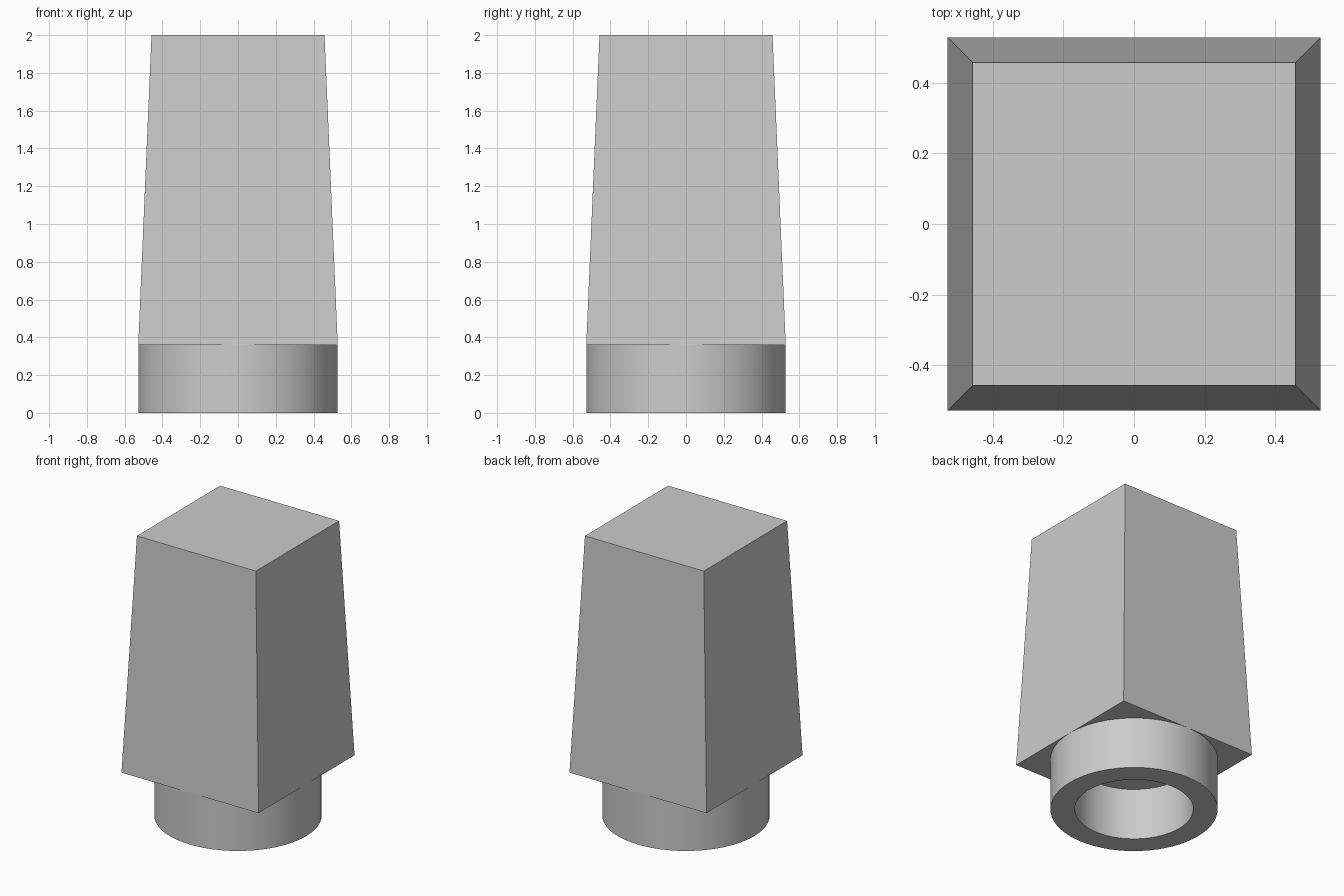
import bpy
import bmesh
import math

cube = bpy.data.objects.get("Cube")
if cube:
    bpy.data.objects.remove(cube, do_unlink=True)

HEIGHT = 2.0
COLLAR_TOP = 0.36
BASE_HALF, TOP_HALF = 0.528, 0.458
OUTER, INNER = 0.528, 0.374
SEGMENTS = 64

# Single grey material
grey = bpy.data.materials.new("light_grey")
grey.use_nodes = True
color = (0.604, 0.604, 0.604, 1)
grey.diffuse_color = color
grey.node_tree.nodes["Principled BSDF"].inputs["Base Color"].default_value = color


def finish(name, bm):
    bmesh.ops.recalc_face_normals(bm, faces=bm.faces)
    mesh = bpy.data.meshes.new(name)
    bm.to_mesh(mesh)
    bm.free()
    mesh.materials.append(grey)
    obj = bpy.data.objects.new(name, mesh)
    bpy.context.collection.objects.link(obj)
    return obj


# Tapered square body
bm = bmesh.new()
bmesh.ops.create_cube(bm, size=2)
for v in bm.verts:
    top = v.co.z > 0
    half = TOP_HALF if top else BASE_HALF
    v.co = (v.co.x * half, v.co.y * half, HEIGHT if top else COLLAR_TOP)
finish("tapered_body", bm)

# Hollow round collar: outer wall, bottom ring and bore, open against the body
bm = bmesh.new()
profile = [(OUTER, COLLAR_TOP), (OUTER, 0), (INNER, 0), (INNER, COLLAR_TOP)]
points = [bm.verts.new((r, 0, z)) for r, z in profile]
edges = [bm.edges.new(pair) for pair in zip(points, points[1:])]
bmesh.ops.spin(bm, geom=points + edges, cent=(0, 0, 0), axis=(0, 0, 1),
               angle=math.tau, steps=SEGMENTS, use_merge=True)
bmesh.ops.remove_doubles(bm, verts=bm.verts, dist=0.0001)
# Normals are oriented outward by the closed ring before its hidden top is removed
rims = [e for e in bm.edges if e.is_boundary]
caps = bmesh.ops.bridge_loops(bm, edges=rims)["faces"]
bmesh.ops.recalc_face_normals(bm, faces=bm.faces)
bmesh.ops.delete(bm, geom=caps, context="FACES_ONLY")
collar = finish("hollow_collar", bm)

bpy.ops.object.select_all(action="DESELECT")
collar.select_set(True)
bpy.context.view_layer.objects.active = collar
bpy.ops.object.shade_smooth_by_angle(angle=math.radians(30))
